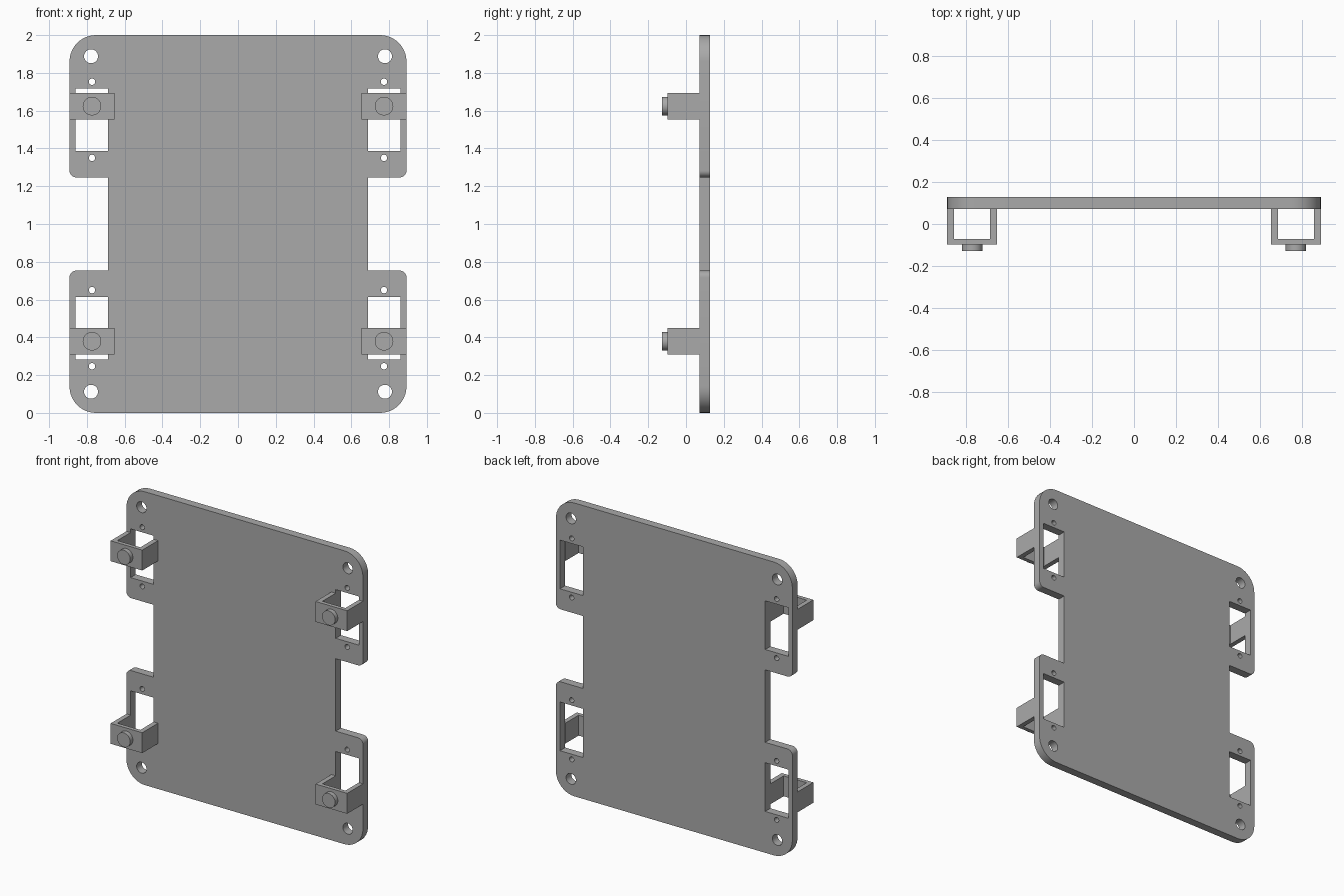
import bpy, bmesh, math
from mathutils import Vector

cube = bpy.data.objects.get("Cube")
if cube:
    bpy.data.objects.remove(cube, do_unlink=True)

grey = bpy.data.materials.new("plain grey")
grey.use_nodes = True
grey.diffuse_color = (0.4, 0.4, 0.4, 1)
grey.node_tree.nodes["Principled BSDF"].inputs["Base Color"].default_value = (0.4, 0.4, 0.4, 1)


def circle(x, y, r, n=32):
    return [(x + r * math.cos(2 * math.pi * i / n), y + r * math.sin(2 * math.pi * i / n)) for i in range(n)]


def rect(x0, x1, y0, y1):
    return [(x0, y0), (x1, y0), (x1, y1), (x0, y1)]


def rounded(corners, steps=10):
    """Outline from (x, y, radius) corners, with right angles turned into arcs."""
    out = []
    for i, (x, y, r) in enumerate(corners):
        p = Vector((x, y))
        if r == 0:
            out.append(p)
            continue
        u = (Vector(corners[i - 1][:2]) - p).normalized()
        v = (Vector(corners[(i + 1) % len(corners)][:2]) - p).normalized()
        c = p + r * (u + v)
        for k in range(steps + 1):
            t = math.pi / 2 * k / steps
            out.append(c - r * (v * math.cos(t) + u * math.sin(t)))
    return out


def prism(name, loops, depth, location, upright):
    """Extrude a filled outline (later loops are holes), centred on its location."""
    curve = bpy.data.curves.new(name, "CURVE")
    curve.dimensions = "2D"
    curve.fill_mode = "BOTH"
    curve.extrude = depth / 2
    for loop in loops:
        s = curve.splines.new("POLY")
        s.points.add(len(loop) - 1)
        for pt, co in zip(s.points, loop):
            pt.co = (co[0], co[1], 0, 1)
        s.use_cyclic_u = True
    temp = bpy.data.objects.new(name + "_outline", curve)
    bpy.context.collection.objects.link(temp)
    bpy.context.view_layer.update()
    mesh = bpy.data.meshes.new_from_object(temp.evaluated_get(bpy.context.evaluated_depsgraph_get()))
    bpy.data.objects.remove(temp, do_unlink=True)

    bm = bmesh.new()
    bm.from_mesh(mesh)
    bmesh.ops.remove_doubles(bm, verts=bm.verts, dist=0.0001)
    bmesh.ops.recalc_face_normals(bm, faces=bm.faces)
    bm.to_mesh(mesh)
    bm.free()
    mesh.materials.clear()
    mesh.materials.append(grey)
    obj = bpy.data.objects.new(name, mesh)
    bpy.context.collection.objects.link(obj)
    obj.location = location
    if upright:
        obj.rotation_euler.x = math.pi / 2
    bpy.ops.object.select_all(action="DESELECT")
    obj.select_set(True)
    bpy.context.view_layer.objects.active = obj
    bpy.ops.object.shade_smooth_by_angle(angle=math.radians(30))
    return obj


# Plate outline: right upper quarter, mirrored to the other three (heights from the middle)
W, NOTCH, MID = 0.892, 0.687, 1.0
quarter = [(NOTCH, 0.247, 0), (W, 0.247, 0.036), (W, 1.0, 0.14)]
right = [(x, -y, r) for x, y, r in reversed(quarter)] + quarter
outline = rounded(right + [(-x, -y, r) for x, y, r in right])

# Windows, corner holes and screw holes in each corner
holes = []
for sx in (-1, 1):
    for sy in (-1, 1):
        holes.append(rect(sx * 0.861, sx * NOTCH, sy * 0.386, sy * 0.718))
        holes.append(circle(sx * 0.778, sy * 0.888, 0.037))
        for h in (0.35, 0.753):
            holes.append(circle(sx * 0.773, sy * h, 0.017, 20))
prism("back_plate", [outline] + holes, 0.056, (0, 0.1, MID), True)

# Four U-shaped brackets, each with a round button on the front
BACK, FRONT = 0.072, -0.098
for side, sx in (("right", -1), ("left", 1)):
    for level, z in (("lower", 0.379), ("upper", 1.624)):
        profile = [(W, BACK), (W, FRONT), (0.654, FRONT), (0.654, BACK),
                   (NOTCH, BACK), (NOTCH, -0.071), (0.86, -0.071), (0.86, BACK)]
        prism(f"{level}_{side}_bracket", [[(sx * x, y) for x, y in profile]], 0.139, (0, 0, z), False)
        prism(f"{level}_{side}_button", [circle(0, 0, 0.049)], 0.03, (sx * 0.773, FRONT - 0.015, z), True)
